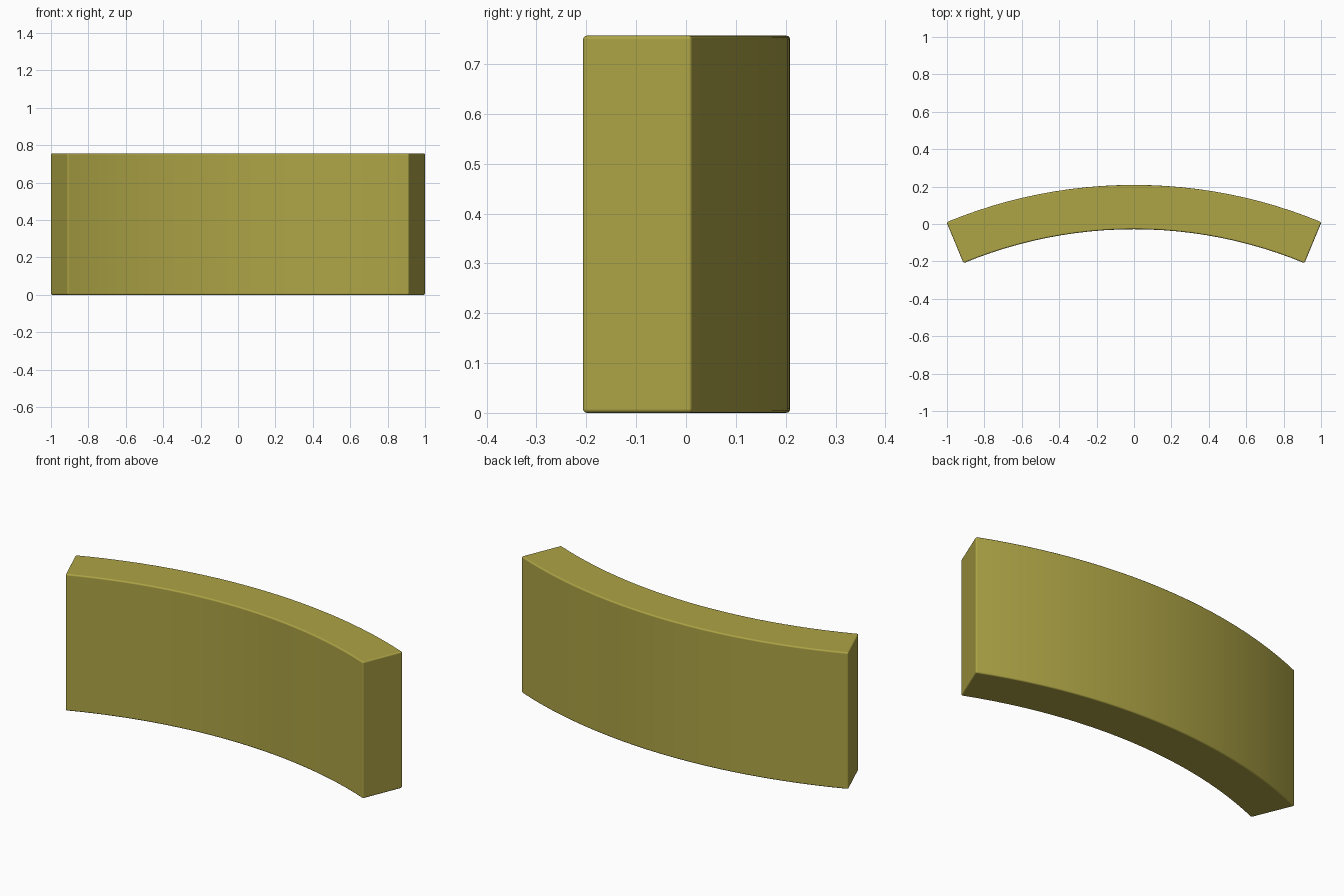
import bpy, bmesh, math

if "Cube" in bpy.data.objects:
    bpy.data.objects.remove(bpy.data.objects["Cube"])

HALF_ANGLE = math.radians(22.5)
R_OUT, R_IN = 2.619, 2.382
HEIGHT, SEGS = 0.757, 24
CENTRE_Y = 0.209 - R_OUT


def arc(radius, reverse=False):
    pts = []
    for i in range(SEGS + 1):
        a = -HALF_ANGLE + 2 * HALF_ANGLE * i / SEGS
        pts.append((radius * math.sin(a), CENTRE_Y + radius * math.cos(a), 0))
    return pts[::-1] if reverse else pts


# Curved block: 45 degree ring sector profile, extruded upwards
bm = bmesh.new()
outer = [bm.verts.new(p) for p in arc(R_OUT)]
inner = [bm.verts.new(p) for p in arc(R_IN)]
faces = [bm.faces.new((outer[i], outer[i + 1], inner[i + 1], inner[i])) for i in range(SEGS)]
ext = bmesh.ops.extrude_face_region(bm, geom=faces, use_keep_orig=True)
top = [v for v in ext["geom"] if isinstance(v, bmesh.types.BMVert)]
bmesh.ops.translate(bm, verts=top, vec=(0, 0, HEIGHT))
bmesh.ops.recalc_face_normals(bm, faces=bm.faces)

mesh = bpy.data.meshes.new("curved_block")
bm.to_mesh(mesh)
bm.free()
block = bpy.data.objects.new("curved_block", mesh)
bpy.context.collection.objects.link(block)
bpy.context.view_layer.objects.active = block
block.select_set(True)

# Softly rounded edges
bevel = block.modifiers.new("edge_rounding", "BEVEL")
bevel.width = 0.008
bevel.segments = 3
bevel.limit_method = "ANGLE"
bevel.angle_limit = math.radians(40)
bevel.harden_normals = True
bpy.ops.object.shade_smooth()

# Olive yellow colour
mat = bpy.data.materials.new("olive_yellow")
mat.diffuse_color = (0.42, 0.37, 0.06, 1)
mat.use_nodes = True
mat.node_tree.nodes["Principled BSDF"].inputs["Base Color"].default_value = mat.diffuse_color
mesh.materials.append(mat)
